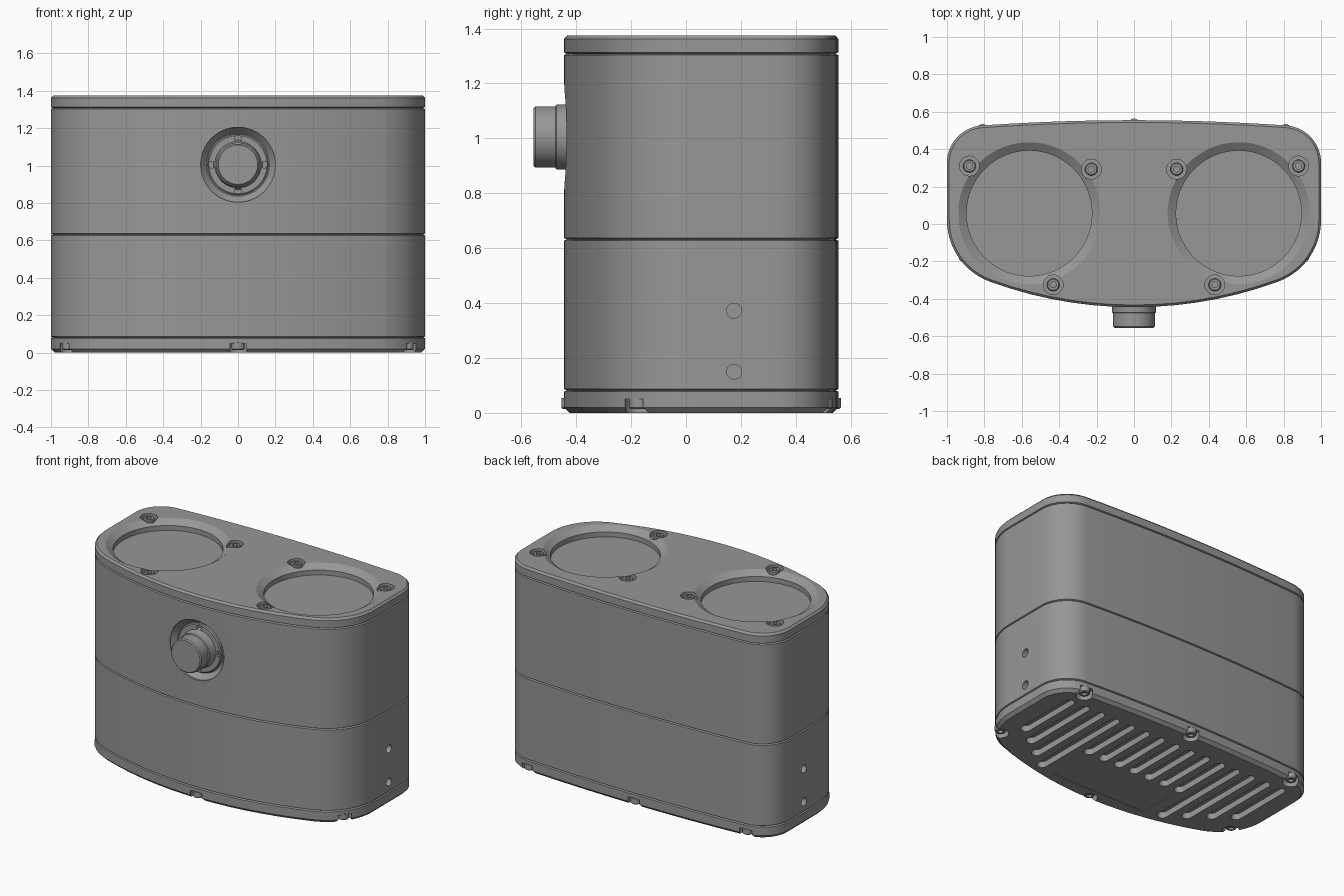
import bpy, bmesh
from math import sin, cos, asin, sqrt, pi, radians
from mathutils import Matrix, Vector

if "Cube" in bpy.data.objects:
    bpy.data.objects.remove(bpy.data.objects["Cube"], do_unlink=True)

grey = bpy.data.materials.new("mid_grey")
grey.use_nodes = True
colour = (0.31, 0.31, 0.31, 1)
grey.diffuse_color = colour
grey.node_tree.nodes["Principled BSDF"].inputs["Base Color"].default_value = colour

FRONT = Matrix.Rotation(pi / 2, 4, 'X')   # local z points to the front
DOWN = Matrix.Rotation(pi, 4, 'X')
UP = Matrix.Identity(4)
parts = []


def skin(name, rings, loc=(0, 0, 0), turn=UP, keep=True):
    """Join equal rings of points into a capped solid."""
    bm = bmesh.new()
    place = Matrix.Translation(loc) @ turn
    loops = [[bm.verts.new(place @ Vector(p)) for p in ring] for ring in rings]
    for a, b in zip(loops, loops[1:]):
        for i in range(len(a)):
            j = (i + 1) % len(a)
            bm.faces.new((a[i], a[j], b[j], b[i]))
    bm.faces.new(loops[0][::-1])
    bm.faces.new(loops[-1])
    bmesh.ops.recalc_face_normals(bm, faces=bm.faces)
    mesh = bpy.data.meshes.new(name)
    bm.to_mesh(mesh)
    bm.free()
    mesh.materials.append(grey)
    obj = bpy.data.objects.new(name, mesh)
    bpy.context.collection.objects.link(obj)
    if keep:
        parts.append(obj)
    return obj


def circle(r, z, n=48, hexagon=False, stretch=0):
    pts = []
    for i in range(n):
        a = (i + 0.5) * 2 * pi / n
        k = r * cos(pi / 6) / cos(a % (pi / 3) - pi / 6) if hexagon else r
        pts.append((k * cos(a), k * sin(a) + (stretch if sin(a) > 0 else -stretch), z))
    return pts


def lathe(name, profile, loc=(0, 0, 0), turn=UP, n=48, keep=True):
    return skin(name, [circle(r, z, n) for r, z in profile], loc, turn, keep)


def cut(obj, cutter):
    mod = obj.modifiers.new("cut", 'BOOLEAN')
    mod.operation = 'DIFFERENCE'
    mod.solver = 'EXACT'
    mod.object = cutter
    bpy.context.view_layer.objects.active = obj
    bpy.ops.object.modifier_apply(modifier=mod.name)
    bpy.data.objects.remove(cutter, do_unlink=True)


def outline(z, d):
    """Bowed-front footprint, moved inward by d."""
    front, back, rf, rb = 2.24, 11.8, 0.35, 0.2
    tf, tb = asin((1 - rf) / (front - rf)), asin((1 - rb) / (back - rb))
    fy, by = -0.445 + front, 0.555 - back
    cf = fy - sqrt((front - rf) ** 2 - (1 - rf) ** 2)
    cb = by + sqrt((back - rb) ** 2 - (1 - rb) ** 2)
    arcs = [(0, fy, front, 1.5 * pi - tf, 1.5 * pi + tf, False),
            (1 - rf, cf, rf, 1.5 * pi + tf, 2 * pi, True),
            (1 - rb, cb, rb, 0, pi / 2 - tb, True),
            (0, by, back, pi / 2 - tb, pi / 2 + tb, False),
            (rb - 1, cb, rb, pi / 2 + tb, pi, True),
            (rf - 1, cf, rf, pi, 1.5 * pi - tf, True)]
    pts, n = [], 14
    for cx, cy, r, a0, a1, ends in arcs:
        for i in range(n + 1):
            if ends or 0 < i < n:
                a = a0 + (a1 - a0) * i / n
                pts.append((cx + (r - d) * cos(a), cy + (r - d) * sin(a), z))
    return pts


def slab(name, levels):
    return skin(name, [outline(z, d) for z, d in levels])


def screw(name, loc, turn):
    skin(name, [circle(0.034, -0.04, 24), circle(0.034, -0.005, 24), circle(0.029, 0, 24),
                circle(0.018, 0, 24, True), circle(0.018, -0.016, 24, True)], loc, turn)


# Stacked casing, with a small groove at each joint
base = slab("base_plate", [(0, 0.02), (0.02, 0), (0.077, 0), (0.082, 0.01)])
lower = slab("lower_shell", [(0.082, 0.01), (0.087, 0), (0.627, 0), (0.632, 0.01)])
upper = slab("upper_shell", [(0.632, 0.01), (0.637, 0), (1.303, 0), (1.308, 0.01)])
lid = slab("lid", [(1.308, 0.01), (1.313, 0), (1.362, 0), (1.375, 0.012)])

# Two dished windows in the lid
for side in (-1, 1):
    at = (0.56 * side, 0.057, 0)
    cut(lid, lathe("dish", [(0.335, 1.29), (0.335, 1.345), (0.395, 1.385)], at, n=72, keep=False))
    lathe("window", [(0.34, 1.3), (0.34, 1.312)], at, n=72)

# Lid screws in round pockets
for x, y in [(0.88, 0.31), (0.228, 0.293), (0.432, -0.325)]:
    for side in (-1, 1):
        cut(lid, lathe("pocket", [(0.053, 1.345), (0.053, 1.4)], (x * side, y, 0), n=32, keep=False))
        screw("lid_screw", (x * side, y, 1.37), UP)

# Front connector in a flared recess
hub = (0, 0, 1.005)
cut(upper, lathe("recess", [(0.168, 0.395), (0.2, 0.432), (0.2, 0.5)], hub, FRONT, 64, False))
ring = lathe("retaining_ring", [(0.162, 0.38), (0.162, 0.41), (0.155, 0.415)], hub, FRONT, 64)
for i in range(4):
    a = i * pi / 2
    cut(ring, lathe("ring_notch", [(0.018, 0.396), (0.018, 0.45)],
                    (0.14 * cos(a), 0, hub[2] + 0.14 * sin(a)), FRONT, 16, False))
lathe("connector_barrel", [(0.135, 0.39), (0.118, 0.43), (0.118, 0.472), (0.112, 0.476),
                           (0.112, 0.548), (0.105, 0.555)], hub, FRONT, 64)

# Two holes in each side of the lower shell
SIDE = Matrix.Rotation(pi / 2, 4, 'Y')
for side in (-1, 1):
    for z in (0.15, 0.372):
        cut(lower, lathe("side_hole", [(0.027, -0.05), (0.027, 0.05)],
                         (side, 0.175, z), SIDE, 24, False))

# Vent slots under the base, longer beside the label
for i in range(-7, 8):
    k = abs(i)
    y0 = -0.03 if k < 4 else -0.33 + 0.09 * (k - 4)
    y1 = 0.41
    w = 0.032
    half = (y1 - y0) / 2 - w
    cut(base, skin("slot", [circle(w, z, 24, stretch=half) for z in (-0.05, 0.04)],
                   (0.118 * i, (y0 + y1) / 2, 0), keep=False))

# Shallow label panel
panel = [(-0.36, -0.34), (0.36, -0.34), (0.36, -0.1), (-0.36, -0.1)]
cut(base, skin("label", [[(x, y, z) for x, y in panel] for z in (-0.02, 0.004)], keep=False))

# Base screws in notches open to the rim
for x, y in [(0, -0.42), (0, 0.53), (0.905, -0.172), (-0.905, -0.172), (0.81, 0.5), (-0.81, 0.5)]:
    cut(base, lathe("notch", [(0.05, -0.05), (0.05, 0.05)], (x, y, 0), n=32, keep=False))
    screw("base_screw", (x, y, 0.014), DOWN)

# Smooth shading with sharp edges
bpy.ops.object.select_all(action='DESELECT')
for obj in parts:
    obj.select_set(True)
bpy.context.view_layer.objects.active = base
bpy.ops.object.shade_smooth_by_angle(angle=radians(25))
